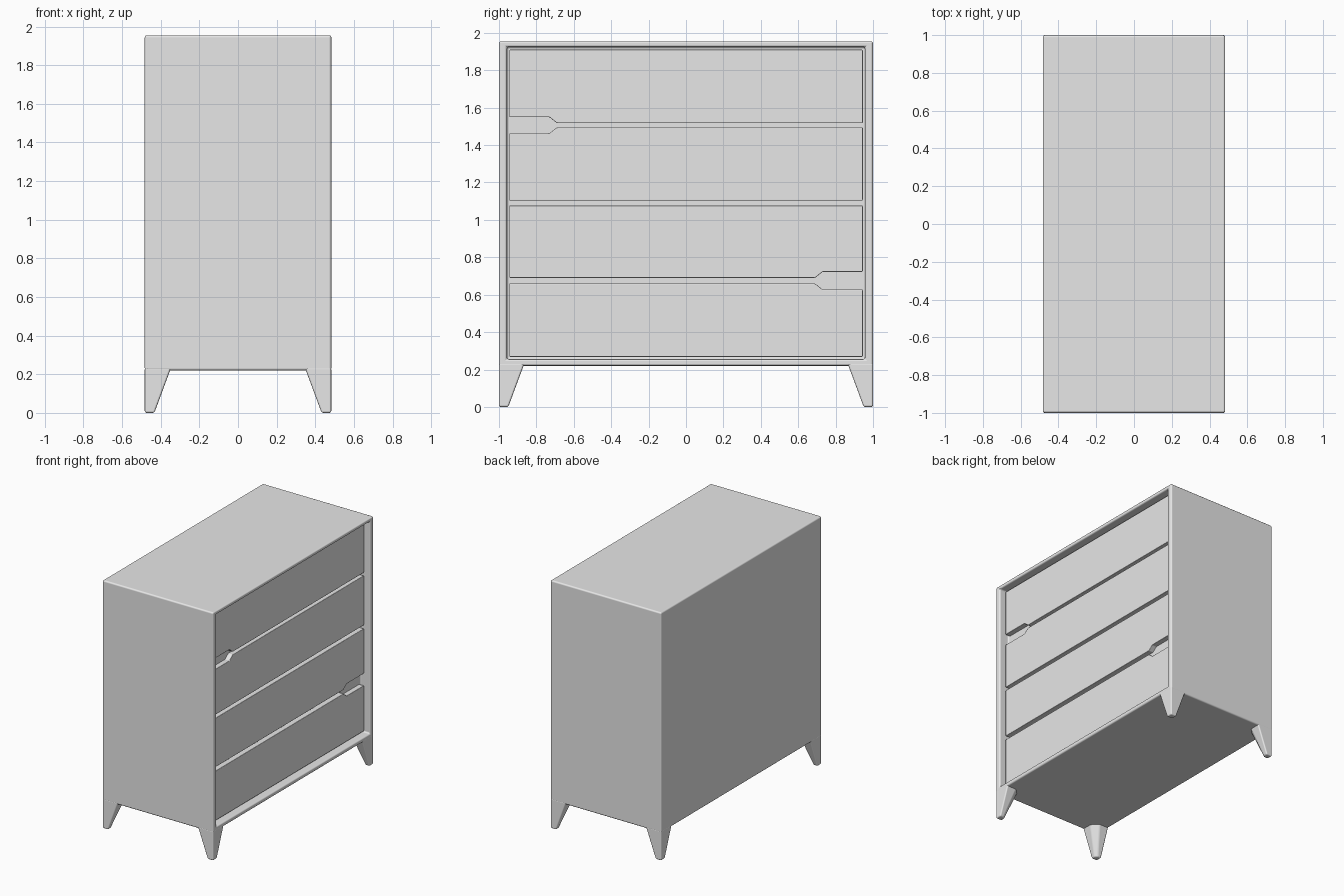
import bpy, bmesh

cube = bpy.data.objects.get("Cube")
if cube:
    bpy.data.objects.remove(cube, do_unlink=True)

# Single plain grey finish
grey = bpy.data.materials.new("plain_grey")
grey.use_nodes = True
grey.diffuse_color = (0.8, 0.8, 0.8, 1)
grey.node_tree.nodes["Principled BSDF"].inputs["Base Color"].default_value = (0.8, 0.8, 0.8, 1)

HX, HY = 0.483, 1.0          # half depth and half width
BOTTOM, TOP = 0.22, 1.955    # cabinet height range
FACE = HX - 0.045            # drawer fronts sit behind the frame
BACK = FACE - 0.04           # back of the drawer recess


def finish(name, bm, bevel, segments=3):
    """Turn a bmesh into a softly bevelled object."""
    bmesh.ops.recalc_face_normals(bm, faces=bm.faces)
    mesh = bpy.data.meshes.new(name)
    bm.to_mesh(mesh)
    bm.free()
    mesh.materials.append(grey)
    obj = bpy.data.objects.new(name, mesh)
    bpy.context.collection.objects.link(obj)
    mod = obj.modifiers.new("soft_edges", "BEVEL")
    mod.width, mod.segments = bevel, segments
    mod.limit_method, mod.angle_limit = "ANGLE", 0.5
    mod.harden_normals = True
    for poly in mesh.polygons:
        poly.use_smooth = True
    return obj


def loft(bm, lower, upper):
    """Join two matching rings of points into a closed solid."""
    a = [bm.verts.new(p) for p in lower]
    b = [bm.verts.new(p) for p in upper]
    bm.faces.new(a)
    bm.faces.new(b)
    for i in range(len(a)):
        j = (i + 1) % len(a)
        bm.faces.new((a[i], a[j], b[j], b[i]))


# Cabinet with a framed recess on its drawer side
bm = bmesh.new()
bmesh.ops.create_cube(bm, size=1)
for v in bm.verts:
    v.co = (v.co.x * 2 * HX, v.co.y * 2 * HY,
            BOTTOM + (v.co.z + 0.5) * (TOP - BOTTOM))
bm.normal_update()
front = max(bm.faces, key=lambda f: f.normal.x)
bmesh.ops.inset_individual(bm, faces=[front], thickness=0.036)
for v in front.verts:
    v.co.y = 0.957 if v.co.y > 0 else -0.957
    v.co.z = 1.925 if v.co.z > 1 else 0.255
recess = bmesh.ops.extrude_discrete_faces(bm, faces=[front])["faces"][0]
for v in recess.verts:
    v.co.x = BACK
finish("cabinet", bm, 0.012)


def drawer(name, low, high, bottom_notch=0, top_notch=0):
    """Drawer front; a notch of -1 or 1 cuts a finger grip at that end."""
    w, grip = 0.945, 0.032

    def edge(z, notch, direction):
        pts = [(-w, z), (w, z)]
        if notch:
            cut = z + direction * grip
            pts = [(-notch * w, z), (notch * 0.69, z),
                   (notch * 0.73, cut), (notch * w, cut)]
        return sorted(pts)

    outline = edge(low, bottom_notch, 1) + edge(high, top_notch, -1)[::-1]
    bm = bmesh.new()
    loft(bm, [(BACK - 0.01, y, z) for y, z in outline],
         [(FACE, y, z) for y, z in outline])
    finish(name, bm, 0.005, 2)


# Drawers, with grips shared by each pair
drawer("bottom_drawer", 0.268, 0.66, top_notch=1)
drawer("lower_middle_drawer", 0.69, 1.077, bottom_notch=1)
drawer("upper_middle_drawer", 1.103, 1.495, top_notch=-1)
drawer("top_drawer", 1.517, 1.91, bottom_notch=-1)


# Tapered legs, flush with the outer corners
def leg(name, sx, sy):
    def ring(w, c, z):
        plan = [(0, 0), (w, 0), (w, w - c), (w - c, w), (0, w)]
        return [(sx * (HX - x), sy * (HY - y), z) for x, y in plan]

    bm = bmesh.new()
    loft(bm, ring(0.05, 0.018, 0), ring(0.137, 0.05, BOTTOM + 0.015))
    finish(name, bm, 0.01)


for sx, side in ((1, "drawer_side"), (-1, "plain_side")):
    for sy, end in ((-1, "near"), (1, "far")):
        leg(f"{side}_{end}_leg", sx, sy)
